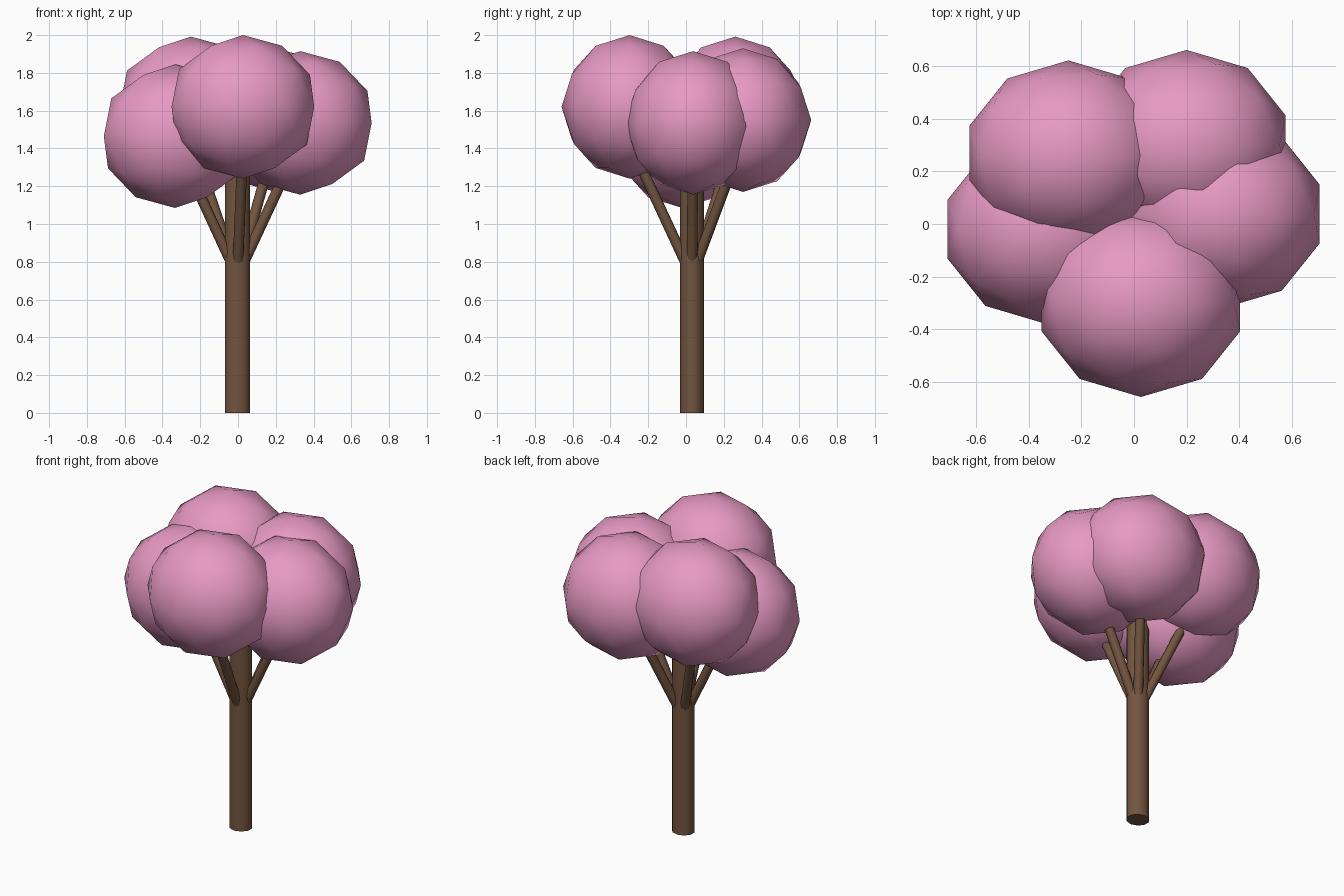
import bpy
from mathutils import Vector

if "Cube" in bpy.data.objects:
    bpy.data.objects.remove(bpy.data.objects["Cube"])


def material(name, color):
    m = bpy.data.materials.new(name)
    m.diffuse_color = color
    m.use_nodes = True
    m.node_tree.nodes["Principled BSDF"].inputs["Base Color"].default_value = m.diffuse_color
    return m


bark = material("bark", (0.17, 0.09, 0.05, 1))
blossom = material("blossom", (0.80, 0.32, 0.55, 1))
trunk_axis = Vector((-0.003, 0.031, 0))

# Centres of the leaf clumps
clumps = {
    "front": (0.026, -0.298, 1.62),
    "right": (0.33, 0.038, 1.535),
    "back_right": (0.20, 0.302, 1.55),
    "back_left": (-0.25, 0.262, 1.612),
    "left": (-0.333, -0.02, 1.465),
}


def finish(name, mat):
    o = bpy.context.object
    o.name = name
    o.data.materials.append(mat)
    return o


def rod(name, a, b, radius, sides):
    d = b - a
    bpy.ops.mesh.primitive_cylinder_add(vertices=sides, radius=radius,
                                        depth=d.length, location=(a + b) / 2)
    o = finish(name, bark)
    o.rotation_euler = d.to_track_quat('Z', 'Y').to_euler() if d.xy.length > 1e-4 else (0, 0, 0)
    bpy.ops.object.shade_smooth_by_angle(angle=0.9)
    return o


# Trunk
trunk = rod("trunk", trunk_axis, trunk_axis + Vector((0, 0, 1.4)), 0.064, 10)
trunk.scale.x = 1.09

for name, centre in clumps.items():
    # Leaf clump: slightly stretched low-poly ball
    bpy.ops.mesh.primitive_ico_sphere_add(subdivisions=2, radius=1, location=centre)
    ball = finish(name + "_leaf_clump", blossom)
    ball.scale = (0.397, 0.361, 0.38)
    bpy.ops.object.shade_smooth()

    # Branch leaning from the trunk towards its clump
    out = Vector((centre[0], centre[1], 0)) - trunk_axis
    out.normalize()
    start = trunk_axis + out * 0.031 + Vector((0, 0, 0.79))
    end = trunk_axis + out * 0.29 + Vector((0, 0, 1.345))
    rod(name + "_branch", start, end, 0.028, 8)
